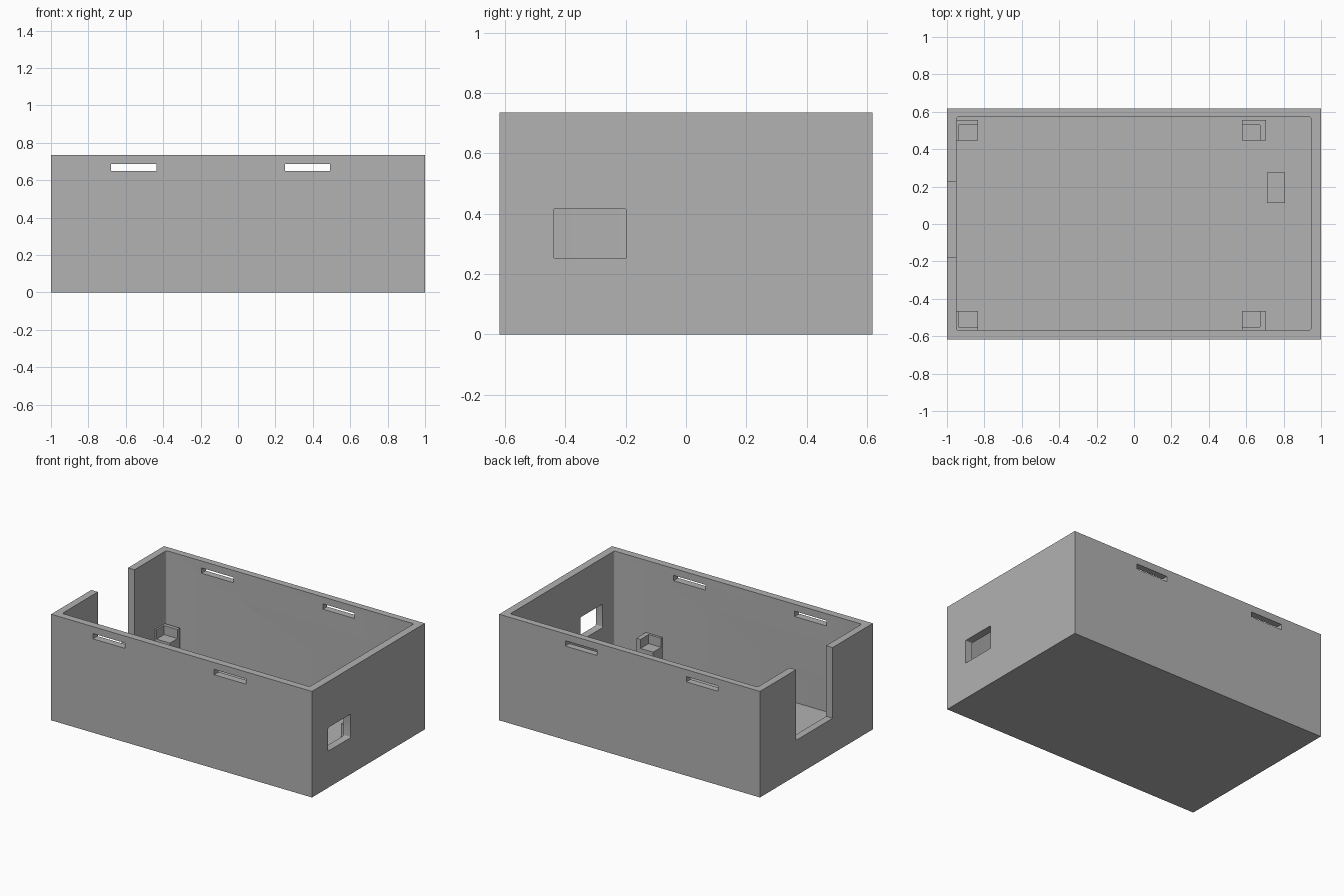
import bpy, bmesh

if "Cube" in bpy.data.objects:
    bpy.data.objects.remove(bpy.data.objects["Cube"])

grey = bpy.data.materials.new("plain grey")
grey.diffuse_color = (0.445, 0.445, 0.445, 1)
grey.use_nodes = True
grey.node_tree.nodes["Principled BSDF"].inputs["Base Color"].default_value = grey.diffuse_color


def block(name, x, y, z, radius=0, axis=2):
    """Box from (min, max) ranges, optionally rounding the edges along one axis."""
    bm = bmesh.new()
    bmesh.ops.create_cube(bm, size=1)
    for v in bm.verts:
        for i, (lo, hi) in enumerate((x, y, z)):
            v.co[i] = lo if v.co[i] < 0 else hi
    if radius:
        edges = [e for e in bm.edges
                 if abs(e.verts[0].co[axis] - e.verts[1].co[axis]) > 1e-4
                 and all(abs(e.verts[0].co[i] - e.verts[1].co[i]) < 1e-4
                         for i in range(3) if i != axis)]
        bmesh.ops.bevel(bm, geom=edges, offset=radius, segments=4,
                        profile=0.5, affect='EDGES')
    bmesh.ops.recalc_face_normals(bm, faces=bm.faces)
    mesh = bpy.data.meshes.new(name)
    bm.to_mesh(mesh)
    bm.free()
    mesh.materials.append(grey)
    ob = bpy.data.objects.new(name, mesh)
    bpy.context.collection.objects.link(ob)
    return ob


def cut(target, cutter):
    mod = target.modifiers.new(cutter.name, 'BOOLEAN')
    mod.operation = 'DIFFERENCE'
    mod.solver = 'EXACT'
    mod.object = cutter
    bpy.context.view_layer.objects.active = target
    bpy.ops.object.modifier_apply(modifier=mod.name)
    bpy.data.objects.remove(cutter)


# Open-topped case
FLOOR = 0.055
case = block("case", (-1, 1), (-0.618, 0.618), (0, 0.735))
cut(case, block("cavity", (-0.95, 0.947), (-0.568, 0.572), (FLOOR, 0.9), 0.012))

# Tall notch in the left wall
cut(case, block("notch", (-1.1, -0.9), (-0.178, 0.224), (0.245, 0.9)))

# Port window in the right wall
cut(case, block("port", (0.9, 1.1), (-0.44, -0.197), (0.253, 0.416), 0.006, 0))

# Thin lid slots through the front and back walls
for x in ((-0.68, -0.435), (0.25, 0.493)):
    for y in ((-0.7, -0.5), (0.5, 0.7)):
        cut(case, block("slot", x, y, (0.65, 0.687)))

# Corner board supports: a low post with an L-shaped rim on its outer sides
for side, inner, post, outer in (("left", -0.835, -0.938, -0.952),
                                 ("right", 0.577, 0.673, 0.706)):
    for end, y0, y1, y2 in (("front", -0.464, -0.552, -0.569),
                            ("back", 0.447, 0.53, 0.556)):
        stand = block(f"{end}_{side}_board_support",
                      sorted((inner, outer)), sorted((y0, y2)),
                      (FLOOR - 0.01, 0.235))
        # Seat cut down into the support
        past_x = inner - 0.1 if outer > inner else inner + 0.1
        past_y = y0 - 0.1 if y2 > y0 else y0 + 0.1
        cut(stand, block("seat", sorted((past_x, post)),
                         sorted((past_y, y1)), (0.172, 0.4)))

# Small stop block on the floor beside the board
block("board_stop", (0.71, 0.807), (0.112, 0.275), (FLOOR - 0.01, 0.155))

for ob in bpy.data.objects:
    ob.select_set(True)
bpy.context.view_layer.objects.active = case
bpy.ops.object.shade_smooth_by_angle()
